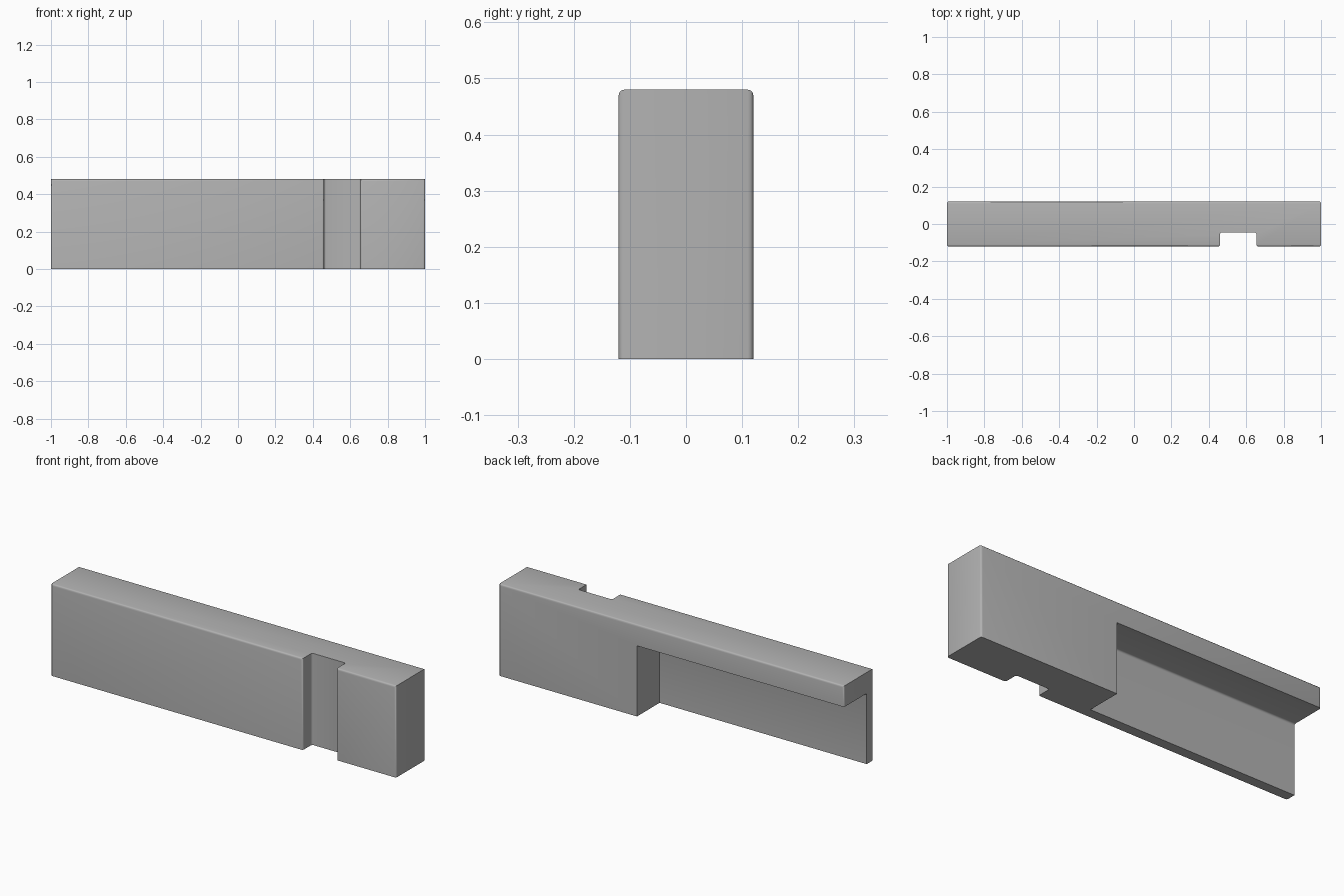
import bpy
import bmesh

if "Cube" in bpy.data.objects:
    bpy.data.objects.remove(bpy.data.objects["Cube"])

HEIGHT = 0.48
HALF_Y = 0.12
ROUND = 0.01

grey = bpy.data.materials.new("plain grey")
grey.use_nodes = True
colour = (0.45, 0.45, 0.45, 1)
grey.diffuse_color = colour
grey.node_tree.nodes["Principled BSDF"].inputs["Base Color"].default_value = colour


def prism(name, outline, bottom, top, rounded):
    """Extrude an outline upward and round the edges picked by a rule."""
    bm = bmesh.new()
    face = bm.faces.new([bm.verts.new((x, y, bottom)) for x, y in outline])
    grown = bmesh.ops.extrude_face_region(bm, geom=[face])["geom"]
    for v in grown:
        if isinstance(v, bmesh.types.BMVert):
            v.co.z = top
    bmesh.ops.recalc_face_normals(bm, faces=bm.faces)
    edges = [e for e in bm.edges if rounded(e.verts[0].co, e.verts[1].co)]
    bmesh.ops.bevel(bm, geom=edges, offset=ROUND, segments=3,
                    profile=0.5, affect='EDGES', clamp_overlap=True)
    mesh = bpy.data.meshes.new(name)
    bm.to_mesh(mesh)
    bm.free()
    mesh.materials.append(grey)
    obj = bpy.data.objects.new(name, mesh)
    bpy.context.collection.objects.link(obj)
    return obj


def body_edge(a, b):
    upright = abs(a.z - b.z) > 0.1
    long_top = min(a.z, b.z) > 0.4 and abs(a.y - b.y) < 0.001 and abs(a.y) > 0.1
    return upright or long_top


def recess_edge(a, b):
    # inner corner where the overhang meets the thin wall
    return min(a.z, b.z) > 0.3 and max(a.y, b.y) < 0


# Long block with a square groove across its front
body = prism("block_body", [
    (-1, -HALF_Y), (0.46, -HALF_Y), (0.46, -0.045), (0.655, -0.045),
    (0.655, -HALF_Y), (1, -HALF_Y), (1, HALF_Y), (-1, HALF_Y)],
    0, HEIGHT, body_edge)

# Recess under the back, leaving a thin front wall and an overhang
cutter = prism("recess_cutter", [
    (-1.2, -0.067), (0.2, -0.067), (0.2, 0.3), (-1.2, 0.3)],
    -0.2, 0.37, recess_edge)
cutter.hide_render = True
cutter.hide_viewport = True

cut = body.modifiers.new("back_recess", 'BOOLEAN')
cut.operation = 'DIFFERENCE'
cut.solver = 'EXACT'
cut.object = cutter

# Apply the cut, then smooth only the rounded edges
bpy.context.view_layer.update()
evaluated = body.evaluated_get(bpy.context.evaluated_depsgraph_get())
finished = bpy.data.meshes.new_from_object(evaluated)
body.modifiers.clear()
body.data = finished
bpy.data.objects.remove(cutter)

bpy.ops.object.select_all(action='DESELECT')
body.select_set(True)
bpy.context.view_layer.objects.active = body
bpy.ops.object.shade_smooth_by_angle(angle=0.7)
